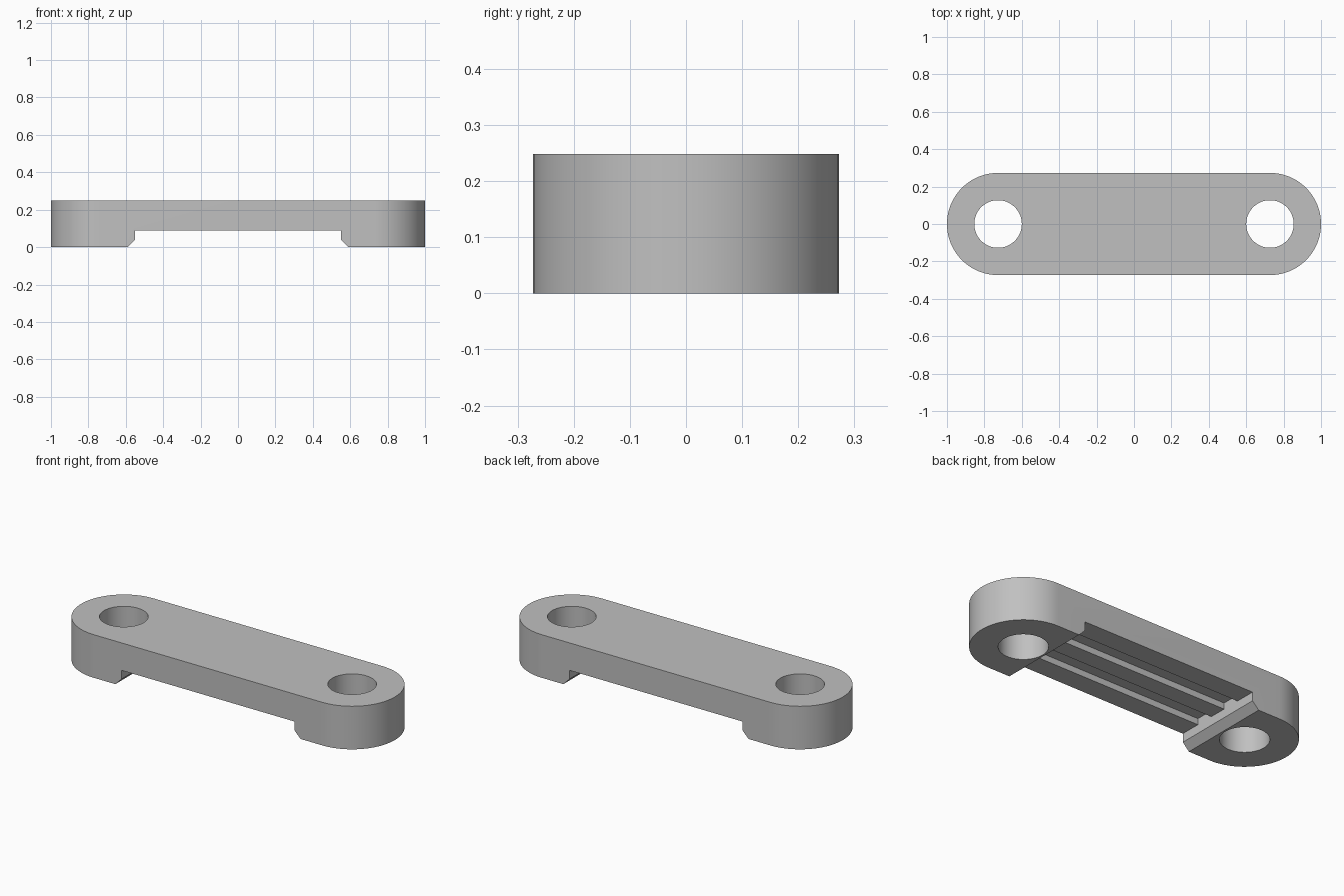
import bpy
import bmesh
import math

if "Cube" in bpy.data.objects:
    bpy.data.objects.remove(bpy.data.objects["Cube"], do_unlink=True)

RADIUS, HEIGHT = 0.273, 0.248
HOLE_X, HOLE_R = 1 - RADIUS, 0.127
RECESS_X, RECESS_Z = 0.55, 0.09
GROOVE_Z = 0.125
SEGMENTS = 48

grey = bpy.data.materials.new("plain grey")
grey.use_nodes = True
colour = (0.53, 0.53, 0.53, 1)
grey.diffuse_color = colour
grey.node_tree.nodes["Principled BSDF"].inputs["Base Color"].default_value = colour


def prism(name, outline, direction):
    """Extrude a closed 3D outline along a direction."""
    bm = bmesh.new()
    face = bm.faces.new([bm.verts.new(p) for p in outline])
    result = bmesh.ops.extrude_face_region(bm, geom=[face])
    moved = [v for v in result["geom"] if isinstance(v, bmesh.types.BMVert)]
    bmesh.ops.translate(bm, verts=moved, vec=direction)
    bmesh.ops.recalc_face_normals(bm, faces=bm.faces)
    mesh = bpy.data.meshes.new(name)
    bm.to_mesh(mesh)
    bm.free()
    mesh.materials.append(grey)
    obj = bpy.data.objects.new(name, mesh)
    bpy.context.collection.objects.link(obj)
    return obj


def arc(cx, radius, start, sweep, count, z):
    angles = [start + sweep * i / count for i in range(count + 1)]
    return [(cx + radius * math.cos(a), radius * math.sin(a), z) for a in angles]


# Round-ended bar
outline = (arc(HOLE_X, RADIUS, -math.pi / 2, math.pi, SEGMENTS, 0)
           + arc(-HOLE_X, RADIUS, math.pi / 2, math.pi, SEGMENTS, 0))
bar = prism("mounting_bar", outline, (0, 0, HEIGHT))

# Bolt holes
cutters = []
for side, x in (("left", HOLE_X), ("right", -HOLE_X)):
    circle = arc(x, HOLE_R, 0, 2 * math.pi, SEGMENTS * 2, -0.1)[:-1]
    cutters.append(prism(side + "_hole_cutter", circle, (0, 0, 0.5)))

# Underside recess with chamfered feet
half = [(RECESS_X + 0.08, -0.04), (RECESS_X, 0.04), (RECESS_X, RECESS_Z)]
profile = half + [(-x, z) for x, z in reversed(half)]
cutters.append(prism("recess_cutter", [(x, -0.4, z) for x, z in profile], (0, 0.8, 0)))

# Twin grooves along the recess ceiling
for side, y in (("front", -0.155), ("back", 0.05)):
    section = [(-RECESS_X, y, 0.06), (-RECESS_X, y + 0.105, 0.06),
               (-RECESS_X, y + 0.105, GROOVE_Z), (-RECESS_X, y, GROOVE_Z)]
    cutters.append(prism(side + "_groove_cutter", section, (2 * RECESS_X, 0, 0)))

# Cut every opening, then discard the cutters
bpy.context.view_layer.objects.active = bar
bar.select_set(True)
for cutter in cutters:
    cutter.hide_render = True
    mod = bar.modifiers.new(cutter.name, "BOOLEAN")
    mod.operation = "DIFFERENCE"
    mod.solver = "EXACT"
    mod.object = cutter
    bpy.ops.object.modifier_apply(modifier=mod.name)
    bpy.data.objects.remove(cutter, do_unlink=True)

bpy.ops.object.shade_smooth_by_angle(angle=math.radians(30))
